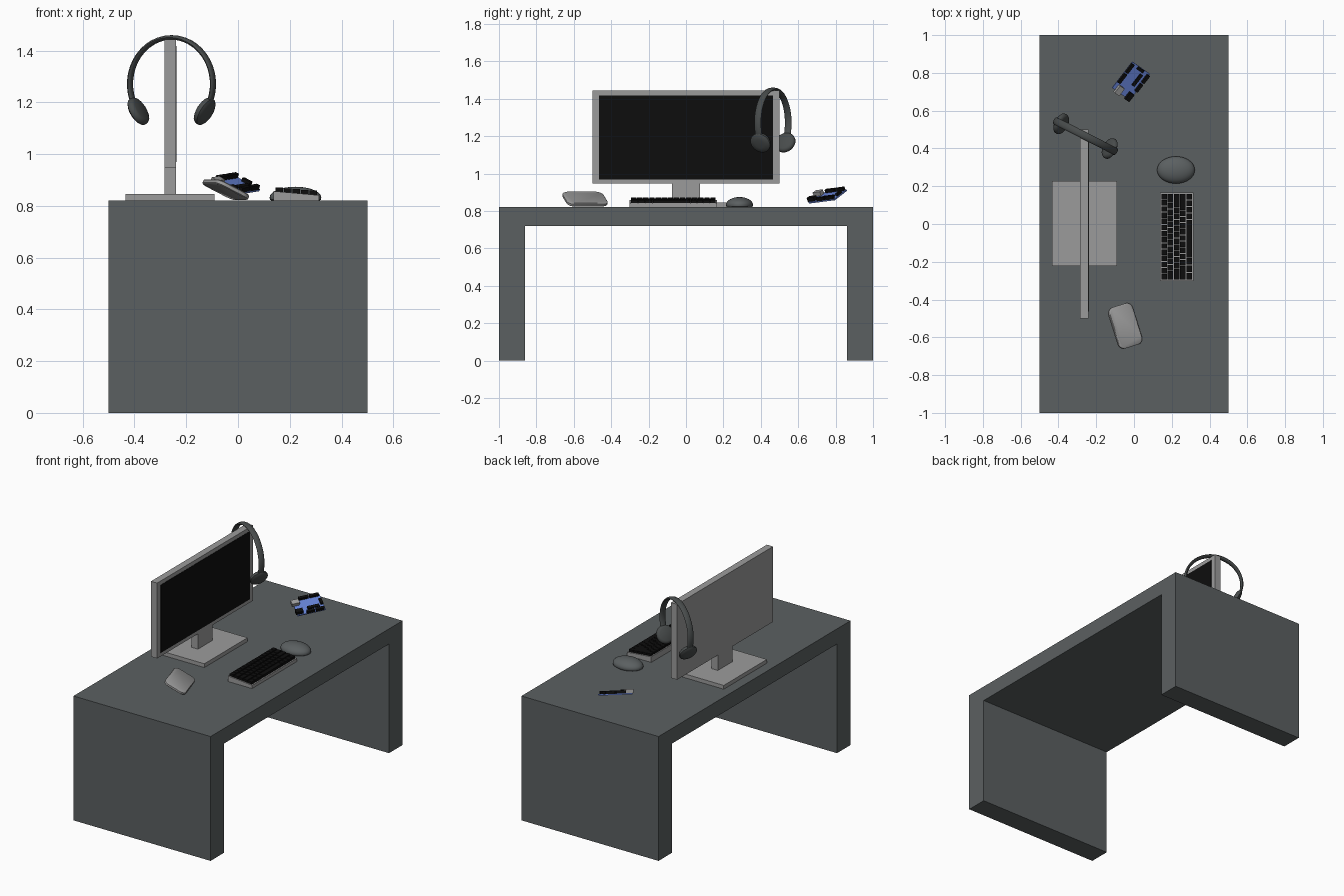
import bpy, bmesh, math
from mathutils import Matrix, Vector

if "Cube" in bpy.data.objects:
    bpy.data.objects.remove(bpy.data.objects["Cube"])


def material(name, rgb):
    m = bpy.data.materials.new(name)
    m.diffuse_color = (*rgb, 1)
    m.use_nodes = True
    m.node_tree.nodes["Principled BSDF"].inputs["Base Color"].default_value = m.diffuse_color
    return m


DESK = material("slate_grey", (0.105, 0.117, 0.120))
GREY = material("light_grey", (0.33, 0.33, 0.33))
BLACK = material("black", (0.004, 0.004, 0.004))
DARK = material("dark_grey", (0.065, 0.072, 0.072))
BLUE = material("board_blue", (0.13, 0.22, 0.66))


def finish(bm, name, mat, matrix=None, smooth=False):
    bmesh.ops.recalc_face_normals(bm, faces=bm.faces)
    me = bpy.data.meshes.new(name)
    bm.to_mesh(me)
    bm.free()
    if matrix is not None:
        me.transform(matrix)
    me.materials.append(mat)
    ob = bpy.data.objects.new(name, me)
    bpy.context.collection.objects.link(ob)
    if smooth:
        bpy.ops.object.select_all(action='DESELECT')
        ob.select_set(True)
        bpy.context.view_layer.objects.active = ob
        bpy.ops.object.shade_smooth_by_angle(angle=math.radians(40))
    return ob


def add_box(bm, lo, hi):
    lo, hi = Vector(lo), Vector(hi)
    m = Matrix.Translation((lo + hi) / 2) @ Matrix.Diagonal((*(hi - lo), 1))
    bmesh.ops.create_cube(bm, size=1, matrix=m)


def box(name, lo, hi, mat, matrix=None):
    bm = bmesh.new()
    add_box(bm, lo, hi)
    return finish(bm, name, mat, matrix)


def prism(name, points, offset, mat, matrix=None):
    """Extrude a closed profile by a vector."""
    bm = bmesh.new()
    face = bm.faces.new([bm.verts.new(p) for p in points])
    ext = bmesh.ops.extrude_face_region(bm, geom=[face])
    bmesh.ops.translate(bm, vec=offset,
                        verts=[v for v in ext["geom"] if isinstance(v, bmesh.types.BMVert)])
    return finish(bm, name, mat, matrix)


def skin(bm, rings):
    """Join equal rings of points with quads and cap both ends."""
    rings = [[bm.verts.new(p) for p in r] for r in rings]
    n = len(rings[0])
    for a, b in zip(rings, rings[1:]):
        for i in range(n):
            bm.faces.new((a[i], a[(i + 1) % n], b[(i + 1) % n], b[i]))
    bm.faces.new(rings[0])
    bm.faces.new(rings[-1])


def frame(origin, u, v):
    """Matrix with local x along u and local y near v."""
    u = Vector(u).normalized()
    w = u.cross(Vector(v)).normalized()
    v = w.cross(u)
    m = Matrix((u, v, w)).transposed().to_4x4()
    return Matrix.Translation(origin) @ m


# Desk: one U-shaped slab
T = 0.82
prism("desk", [(-0.5, y, z) for y, z in
               [(-1, 0), (-0.86, 0), (-0.86, 0.72), (0.86, 0.72),
                (0.86, 0), (1, 0), (1, T), (-1, T)]], (1, 0, 0), DESK)

# Monitor
box("monitor_base", (-0.435, -0.222, T), (-0.09, 0.228, 0.845), GREY)
box("monitor_neck", (-0.285, -0.075, 0.845), (-0.24, 0.075, 0.95), GREY)
box("monitor_frame", (-0.285, -0.5, 0.946), (-0.24, 0.5, 1.443), GREY)
box("monitor_screen", (-0.242, -0.464, 0.969), (-0.238, 0.464, 1.417), BLACK)

# Keyboard: wedge body and staggered rows of keys
X0, X1, Y0, Y1, ZB, ZF = 0.137, 0.314, -0.302, 0.167, 0.857, 0.841
prism("keyboard_body", [(X0, Y0, T), (X1, Y0, T), (X1, Y0, ZF), (X0, Y0, ZB)],
      (0, Y1 - Y0, 0), GREY)
bm = bmesh.new()
rows = [[1] * 14, [1.5] + [1] * 11 + [1.5], [1.8] + [1] * 10 + [2.2],
        [2.3] + [1] * 9 + [2.7], [1.2] * 3 + [6.2] + [1.05] * 4]
pitch, m = (X1 - X0 - 0.012) / 5, 0.006
for r, widths in enumerate(rows):
    xa = X0 + m + r * pitch
    za = ZB + (ZF - ZB) * (xa - X0) / (X1 - X0)
    unit = (Y1 - Y0 - 2 * m) / sum(widths)
    y = Y0 + m
    for w in widths:
        add_box(bm, (xa + 0.002, y + 0.002, za - 0.004),
                (xa + pitch - 0.002, y + w * unit - 0.002, za + 0.014))
        y += w * unit
finish(bm, "keyboard_keys", BLACK)

# Mouse: ellipsoid flattened on the desk
bm = bmesh.new()
bmesh.ops.create_uvsphere(bm, u_segments=32, v_segments=16, radius=1,
                          matrix=Matrix.Translation((0.222, 0.286, 0.832)) @
                          Matrix.Diagonal((0.1, 0.072, 0.042, 1)))
for v in bm.verts:
    v.co.z = max(v.co.z, T)
finish(bm, "mouse", DESK, smooth=True)

# Headphones hung on the monitor corner, turned about z
HP = Matrix.Translation((-0.257, 0.465, 1.271)) @ Matrix.Rotation(math.radians(-27), 4, 'Z')
R = 0.18
bm = bmesh.new()
rings = []
for i in range(29):
    a = math.radians(-30 + 240 * i / 28)
    ring = []
    for k in range(12):
        b = 2 * math.pi * k / 12
        rad = R + 0.009 * math.cos(b)
        ring.append((rad * math.cos(a), 0.02 * math.sin(b), rad * math.sin(a)))
    rings.append(ring)
skin(bm, rings)
finish(bm, "headphone_band", DARK, HP, smooth=True)
for side, name in ((-1, "left"), (1, "right")):
    bm = bmesh.new()
    prof = [(0.042, -0.018), (0.053, -0.013), (0.058, -0.003),
            (0.057, 0.006), (0.048, 0.013), (0.025, 0.017)]
    skin(bm, [[(r * math.cos(math.tau * k / 24), r * math.sin(math.tau * k / 24), h)
               for k in range(24)] for r, h in prof])
    t = math.radians(29)
    out = Vector((side * math.cos(t), 0, -math.sin(t)))
    cup = Matrix.Translation((side * 0.145, 0, -0.106)) @ \
        out.to_track_quat('Z', 'Y').to_matrix().to_4x4()
    finish(bm, name + "_ear_cup", DARK, HP @ cup, smooth=True)

# Tilted rounded tablet
L, W, r, h = 0.228, 0.146, 0.034, 0.01
pts = []
for cx, cy, a0 in ((1, 1, 0), (-1, 1, 90), (-1, -1, 180), (1, -1, 270)):
    for k in range(6):
        a = math.radians(a0 + 18 * k)
        pts.append((cx * (W / 2 - r) + r * math.cos(a), cy * (L / 2 - r) + r * math.sin(a)))
TM = Matrix.Translation((-0.047, -0.54, 0.863)) @ \
    Matrix.Rotation(math.radians(17.5), 4, 'Z') @ Matrix.Rotation(math.radians(26.5), 4, 'Y')
bm = bmesh.new()
skin(bm, [[(x * s, y * s, z) for x, y in pts]
          for s, z in ((0.95, -h), (1, -h + 0.004), (1, h - 0.004), (0.95, h))])
finish(bm, "tablet", GREY, TM, smooth=True)

# Tilted circuit board: x along its length, -y is the low side
BM = frame((-0.016, 0.758, 0.877), (0.61, 0.79, 0.10), (-0.8, 0.6, 0.45))
box("circuit_board", (-0.088, -0.062, -0.004), (0.088, 0.062, 0.004), BLUE, BM)
bm = bmesh.new()
for a, b, s in ((-0.045, 0.015, 1), (0.022, 0.08, 1), (-0.03, 0.02, -1), (0.028, 0.08, -1)):
    add_box(bm, (a, s * 0.055 - 0.008, 0.003), (b, s * 0.055 + 0.008, 0.022))
add_box(bm, (-0.015, -0.032, 0.003), (0.06, -0.014, 0.012))
add_box(bm, (0.07, -0.02, 0.003), (0.086, 0.02, 0.018))
add_box(bm, (-0.096, -0.056, 0.003), (-0.05, -0.028, 0.026))
finish(bm, "board_headers_and_chip", BLACK, BM)
box("board_socket", (-0.1, 0.012, 0.003), (-0.052, 0.044, 0.028), GREY, BM)
